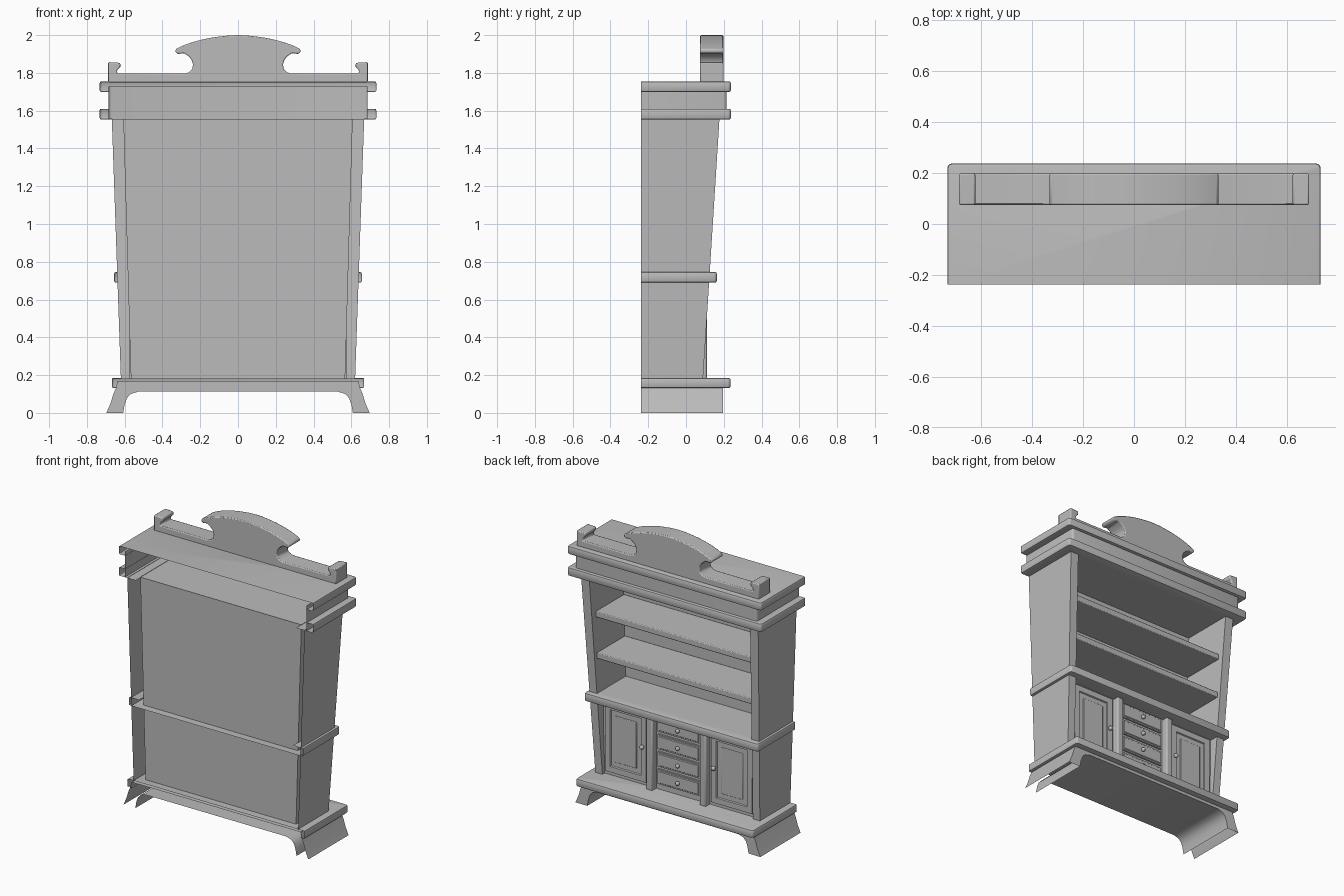
import bpy, bmesh
from math import sin, cos, pi, radians

cube = bpy.data.objects.get("Cube")
if cube:
    bpy.data.objects.remove(cube)

grey = bpy.data.materials.new("plain_grey")
grey.use_nodes = True
COLOUR = (0.5, 0.5, 0.5, 1)
grey.diffuse_color = COLOUR
grey.node_tree.nodes["Principled BSDF"].inputs["Base Color"].default_value = COLOUR

BACK, PANEL = -0.238, -0.185
parts = []


def finish(name, bm, bevel=0):
    bmesh.ops.recalc_face_normals(bm, faces=bm.faces)
    mesh = bpy.data.meshes.new(name)
    bm.to_mesh(mesh)
    bm.free()
    mesh.materials.append(grey)
    ob = bpy.data.objects.new(name, mesh)
    bpy.context.collection.objects.link(ob)
    if bevel:
        mod = ob.modifiers.new("soft_edges", "BEVEL")
        mod.width, mod.segments, mod.limit_method = bevel, 2, "ANGLE"
    parts.append(ob)


def loft(name, rings, caps=()):
    """Join open rings of points into strips, optionally capping some rings."""
    bm = bmesh.new()
    rows = [[bm.verts.new(p) for p in ring] for ring in rings]
    for a, b in zip(rows, rows[1:]):
        for i in range(len(a) - 1):
            bm.faces.new((a[i], a[i + 1], b[i + 1], b[i]))
    for i in caps:
        bm.faces.new(rows[i])
    finish(name, bm)


def u_ring(hx, yf, z, r=0.015):
    """Three-sided outline, open at the back, with rounded front corners."""
    right = [(hx, BACK, z)]
    for i in range(4):
        a = i * pi / 6
        right.append((hx - r + r * cos(a), yf - r + r * sin(a), z))
    return right + [(-x, y, z) for x, y, z in reversed(right)]


def roll(hx, yf, z0, z1, b=0.008):
    """Rounded moulding edge."""
    c = b * 0.3
    steps = [(b, z0), (c, z0 + c), (0, z0 + b), (0, z1 - b), (c, z1 - c), (b, z1)]
    return [u_ring(hx - d, yf - d, z) for d, z in steps]


def inner_half(z):
    """Half width between the tapered pillars at height z."""
    return 0.567 + 0.04 * (z - 0.18) / 1.375


def box(name, x0, x1, y0, y1, z0, z1, bevel=0, inset=None):
    bm = bmesh.new()
    bmesh.ops.create_cube(bm, size=1)
    for v in bm.verts:
        v.co = ((x0, x1)[v.co.x > 0], (y0, y1)[v.co.y > 0], (z0, z1)[v.co.z > 0])
    bm.normal_update()
    if inset:
        front = [f for f in bm.faces if f.normal.y > 0.9]
        width, depth = inset
        bmesh.ops.inset_region(bm, faces=front, thickness=width)
        bmesh.ops.inset_region(bm, faces=front, thickness=0.006, depth=depth)
    finish(name, bm, bevel)


def extrude_profile(name, points, y0, y1, hollow=False, bevel=0):
    """Extrude an outline along y; hollow leaves the rear and the ground side open."""
    bm = bmesh.new()
    rear = bm.faces.new([bm.verts.new((x, y0, z)) for x, z in points])
    new = bmesh.ops.extrude_face_region(bm, geom=[rear], use_keep_orig=True)["geom"]
    for v in new:
        if isinstance(v, bmesh.types.BMVert):
            v.co.y = y1
    if hollow:
        ground = [f for f in bm.faces if all(v.co.z < 0.001 for v in f.verts)]
        bmesh.ops.delete(bm, geom=[rear] + ground, context="FACES")
    finish(name, bm, bevel)


def mirrored(half):
    return half + [(-x, z) for x, z in reversed(half) if x != 0]


def knob(name, x, y, z, r):
    bm = bmesh.new()
    bmesh.ops.create_uvsphere(bm, u_segments=12, v_segments=8, radius=r)
    bmesh.ops.translate(bm, verts=bm.verts, vec=(x, y, z))
    finish(name, bm)


# Plinth: hollow flared feet with an arched opening, and the slab above
apron = [(0, 0.17), (0.638, 0.17), (0.645, 0.135), (0.66, 0.10), (0.675, 0.05), (0.697, 0),
         (0.608, 0), (0.60, 0.045), (0.588, 0.078), (0.568, 0.10), (0.53, 0.112)]
extrude_profile("base_feet", mirrored(apron), BACK, 0.195, hollow=True)
loft("base_slab", [u_ring(0.635, 0.19, 0.132)] + roll(0.668, 0.235, 0.132, 0.185), caps=(-1,))

# Tapered side pillars, hollow at the rear
for side, s in (("left", 1), ("right", -1)):
    rings = []
    for xo, yf, z in ((0.62, 0.09, 0.18), (0.668, 0.177, 1.555)):
        xi = inner_half(z)
        rings.append([(s * xi, PANEL, z), (s * xi, yf, z), (s * xo, yf, z), (s * xo, BACK, z)])
    loft(side + "_pillar", rings)

# Rear panel, following the taper
loft("back_panel", [[(-inner_half(z), PANEL, z), (inner_half(z), PANEL, z)] for z in (0.18, 1.555)])

# Shelves
for i, z in enumerate((0.98, 1.26)):
    w = inner_half(z)
    box("shelf_%d" % (i + 1), -w, w, PANEL, 0.12, z, z + 0.04, 0.005)

# Counter: moulding around the body with a flat top inside
loft("counter", roll(0.656, 0.163, 0.69, 0.745) + [u_ring(0.58, 0.1, 0.745)], caps=(0,))
loft("counter_top", [[(-0.583, y, 0.745), (0.583, y, 0.745)] for y in (PANEL, 0.102)])

# Cornice: a frieze with mouldings around its foot and top, plus the ceiling
loft("frieze", [u_ring(0.685, 0.215, 1.555), u_ring(0.685, 0.215, 1.728)])
loft("lower_cornice", [u_ring(0.605, 0.17, 1.553)] + roll(0.732, 0.237, 1.553, 1.61)
     + [u_ring(0.683, 0.213, 1.61)])
loft("upper_cornice", [u_ring(0.683, 0.213, 1.70)] + roll(0.732, 0.237, 1.70, 1.755), caps=(-1,))
loft("ceiling", [[(-0.607, y, 1.553), (0.607, y, 1.553)] for y in (PANEL, 0.172)])

# Crest with a scrolled arch and end horns
crest = [(0, 2.0), (0.05, 1.998), (0.10, 1.992), (0.15, 1.985), (0.20, 1.974), (0.25, 1.96),
         (0.29, 1.945), (0.328, 1.927), (0.333, 1.912), (0.318, 1.90), (0.287, 1.905),
         (0.262, 1.888), (0.246, 1.87), (0.238, 1.845), (0.243, 1.818), (0.258, 1.804),
         (0.28, 1.797), (0.64, 1.797), (0.64, 1.815), (0.622, 1.832), (0.624, 1.853),
         (0.687, 1.857), (0.687, 1.75)]
extrude_profile("crest", mirrored(crest), 0.075, 0.198, bevel=0.006)

# Cupboard front: facing, posts, doors and drawers
box("cupboard_facing", -0.575, 0.575, 0.05, 0.065, 0.18, 0.69)
for side, s in (("left", 1), ("right", -1)):
    x0, x1 = sorted((s * 0.178, s * 0.226))
    box(side + "_post", x0, x1, 0.05, 0.11, 0.18, 0.69, 0.008)
    x0, x1 = sorted((s * 0.245, s * 0.555))
    box(side + "_door", x0, x1, 0.06, 0.08, 0.21, 0.675, inset=(0.055, -0.008))
    x0, x1 = sorted((s * 0.32, s * 0.48))
    box(side + "_door_panel", x0, x1, 0.065, 0.077, 0.285, 0.6, 0.004)
    knob(side + "_door_knob", s * 0.27, 0.092, 0.45, 0.015)
for i in range(4):
    z = 0.225 + i * 0.119
    box("drawer_%d" % (i + 1), -0.16, 0.16, 0.06, 0.077, z, z + 0.1, inset=(0.012, 0.005))
    knob("drawer_knob_%d" % (i + 1), 0, 0.092, z + 0.05, 0.014)

# Smooth shading with sharp edges kept
bpy.ops.object.select_all(action="DESELECT")
for ob in parts:
    ob.select_set(True)
bpy.context.view_layer.objects.active = parts[0]
bpy.ops.object.shade_smooth_by_angle(angle=radians(35))
